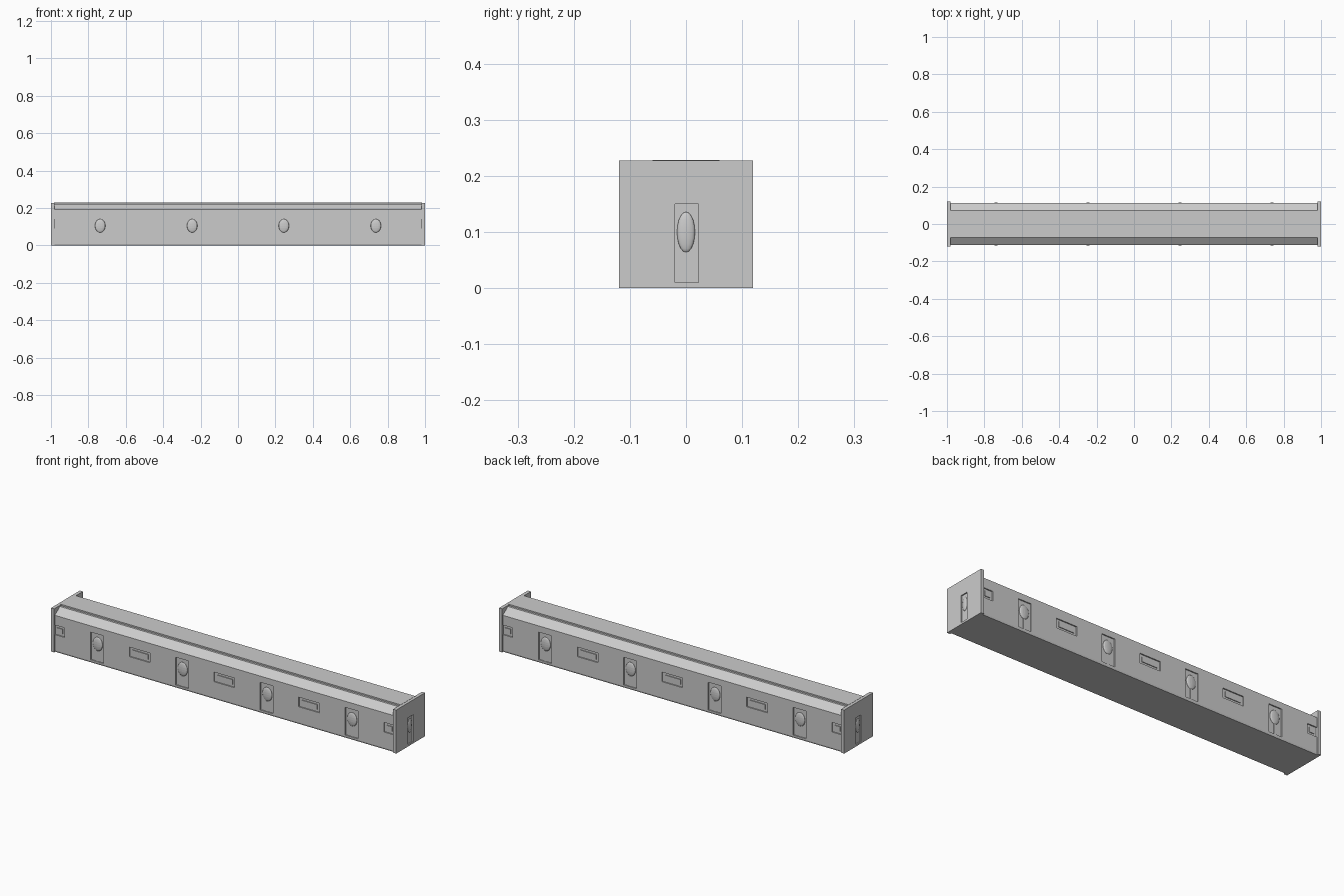
import bpy, bmesh
from mathutils import Matrix, Vector

if "Cube" in bpy.data.objects:
    bpy.data.objects.remove(bpy.data.objects["Cube"])


def new_object(name, bm):
    bmesh.ops.recalc_face_normals(bm, faces=bm.faces)
    mesh = bpy.data.meshes.new(name)
    bm.to_mesh(mesh)
    bm.free()
    ob = bpy.data.objects.new(name, mesh)
    bpy.context.collection.objects.link(ob)
    return ob


def add_box(bm, center, size):
    bmesh.ops.create_cube(bm, size=1, matrix=Matrix.Translation(center) @ Matrix.Diagonal((*size, 1)))


def add_oval(bm, center, radii):
    bmesh.ops.create_uvsphere(bm, u_segments=16, v_segments=10, radius=1,
                              matrix=Matrix.Translation(center) @ Matrix.Diagonal((*radii, 1)))


def carve(ob, cutter):
    mod = ob.modifiers.new("recesses", 'BOOLEAN')
    mod.object = cutter
    mod.solver = 'EXACT'
    cutter.hide_render = True
    cutter.hide_set(True)


# Long beam: half profile mirrored, sloped shoulders and a small step to the top
half = [(0.11, 0), (0.113, 0.008), (0.113, 0.192), (0.071, 0.222), (0.06, 0.222), (0.06, 0.229)]
profile = half + [(-y, z) for y, z in reversed(half)]
bm = bmesh.new()
face = bm.faces.new([bm.verts.new((-0.985, y, z)) for y, z in profile])
ext = bmesh.ops.extrude_face_region(bm, geom=[face])
bmesh.ops.translate(bm, vec=(1.97, 0, 0), verts=[v for v in ext["geom"] if isinstance(v, bmesh.types.BMVert)])
beam = new_object("beam", bm)

# Recesses along both long faces
D = 0.006
slots = [-0.985, -0.49, 0, 0.49, 0.985]
panels = [-0.737, -0.245, 0.245, 0.737]
bm = bmesh.new()
for s in (-1, 1):
    for x in slots:
        add_box(bm, (x, s * 0.113, 0.116), (0.12, 2 * D, 0.05))
    for x in panels:
        add_box(bm, (x, s * 0.113, 0.087), (0.075, 2 * D, 0.145))
carve(beam, new_object("beam_cutter", bm))

# Raised bars in the slots and oval reliefs in the tall panels
bm = bmesh.new()
for s in (-1, 1):
    for x in slots[1:-1]:
        add_box(bm, (x, s * 0.107, 0.116), (0.09, 0.008, 0.026))
    for x in (-0.955, 0.955):
        add_box(bm, (x, s * 0.107, 0.116), (0.03, 0.008, 0.026))
new_object("slot_bars", bm)

bm = bmesh.new()
for s in (-1, 1):
    for x in panels:
        add_oval(bm, (x, s * 0.107, 0.105), (0.028, 0.007, 0.036))
        add_box(bm, (x, s * 0.107, 0.04), (0.01, 0.006, 0.06))
    add_oval(bm, (s * 0.994, 0.0, 0.1), (0.006, 0.016, 0.036))
reliefs = new_object("oval_reliefs", bm)
for p in reliefs.data.polygons:
    p.use_smooth = len(p.vertices) < 4 or p.area < 0.0001

# Square end plates with a tall recess on the outside
for s, side in ((-1, "left"), (1, "right")):
    bm = bmesh.new()
    add_box(bm, (s * 0.991, 0, 0.114), (0.018, 0.238, 0.228))
    plate = new_object(side + "_end_plate", bm)
    bm = bmesh.new()
    add_box(bm, (s, 0.001, 0.08), (2 * D, 0.042, 0.14))
    carve(plate, new_object(side + "_plate_cutter", bm))
